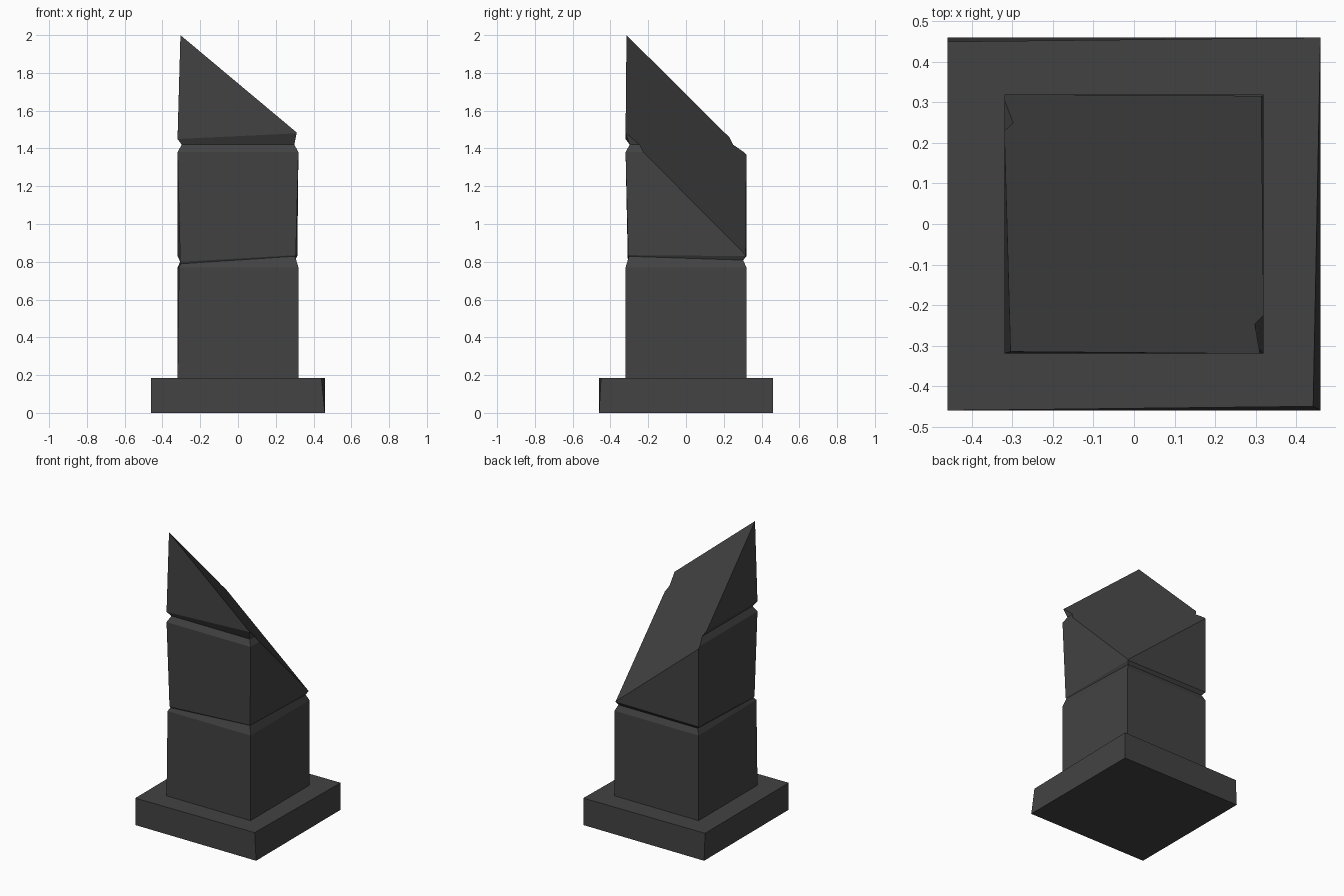
import bpy, bmesh
from mathutils import Vector

cube = bpy.data.objects.get("Cube")
if cube:
    bpy.data.objects.remove(cube, do_unlink=True)

stone = bpy.data.materials.new("dark_grey_stone")
stone.use_nodes = True
colour = (0.055, 0.055, 0.055, 1)
stone.diffuse_color = colour
stone.node_tree.nodes["Principled BSDF"].inputs["Base Color"].default_value = colour

# Corner order: (-x,-y), (+x,-y), (+x,+y), (-x,+y)
CORNERS = ((-1, -1), (1, -1), (1, 1), (-1, 1))


def ring(half, z, shifts=None):
    """Square ring; z is one height or one per corner; shifts move a corner inward."""
    heights = z if isinstance(z, tuple) else (z,) * 4
    points = []
    for i, (sx, sy) in enumerate(CORNERS):
        dx, dy = (shifts or {}).get(i, (0, 0))
        points.append((sx * (half - dx), sy * (half - dy), heights[i]))
    return points


def block(name, rings, cut=None):
    """Stack of four-cornered rings, optionally sliced by a plane."""
    bm = bmesh.new()
    loops = [[bm.verts.new(p) for p in r] for r in rings]
    bm.faces.new(loops[0][::-1])
    bm.faces.new(loops[-1])
    for low, high in zip(loops, loops[1:]):
        for i in range(4):
            j = (i + 1) % 4
            bm.faces.new((low[i], low[j], high[j], high[i]))
    if cut:
        geom = bm.verts[:] + bm.edges[:] + bm.faces[:]
        res = bmesh.ops.bisect_plane(bm, geom=geom, plane_co=cut[0], plane_no=cut[1],
                                     clear_outer=True)
        edges = [e for e in res["geom_cut"] if isinstance(e, bmesh.types.BMEdge)]
        bmesh.ops.edgenet_fill(bm, edges=edges)
    bmesh.ops.recalc_face_normals(bm, faces=bm.faces[:])
    mesh = bpy.data.meshes.new(name)
    bm.to_mesh(mesh)
    bm.free()
    mesh.materials.append(stone)
    obj = bpy.data.objects.new(name, mesh)
    bpy.context.collection.objects.link(obj)


# Diagonal break through the shaft
peak = Vector((-0.305, -0.315, 2.0))
side = Vector((0.31, -0.315, 1.48))
low = Vector((0.315, 0.315, 0.835))
break_plane = (peak, (side - peak).cross(low - peak).normalized())

# Slightly uneven plinth
block("plinth", [
    ring(0.46, 0),
    ring(0.46, 0.185, {1: (0.018, 0.01), 3: (0, 0.01)}),
])

# Lower shaft stone with bevelled top
block("lower_stone", [
    ring(0.32, 0.185),
    ring(0.32, 0.77, {0: (0.008, 0)}),
    ring(0.302, (0.79, 0.83, 0.81, 0.81)),
])

# Middle shaft stone, bevelled at both ends
block("middle_stone", [
    ring(0.302, (0.788, 0.828, 0.808, 0.808)),
    ring(0.32, (0.80, 0.835, 0.83, 0.83), {0: (0.014, 0.012), 1: (0.014, 0.014), 2: (0.006, 0.004)}),
    ring(0.32, 1.38),
    ring(0.298, 1.42),
], break_plane)

# Broken top stone
block("top_stone", [
    ring(0.298, 1.42),
    ring(0.32, (1.45, 1.48, 1.46, 1.46), {1: (0.01, 0)}),
    ring(0.318, 2.1, {0: (0.016, 0.004)}),
], break_plane)
